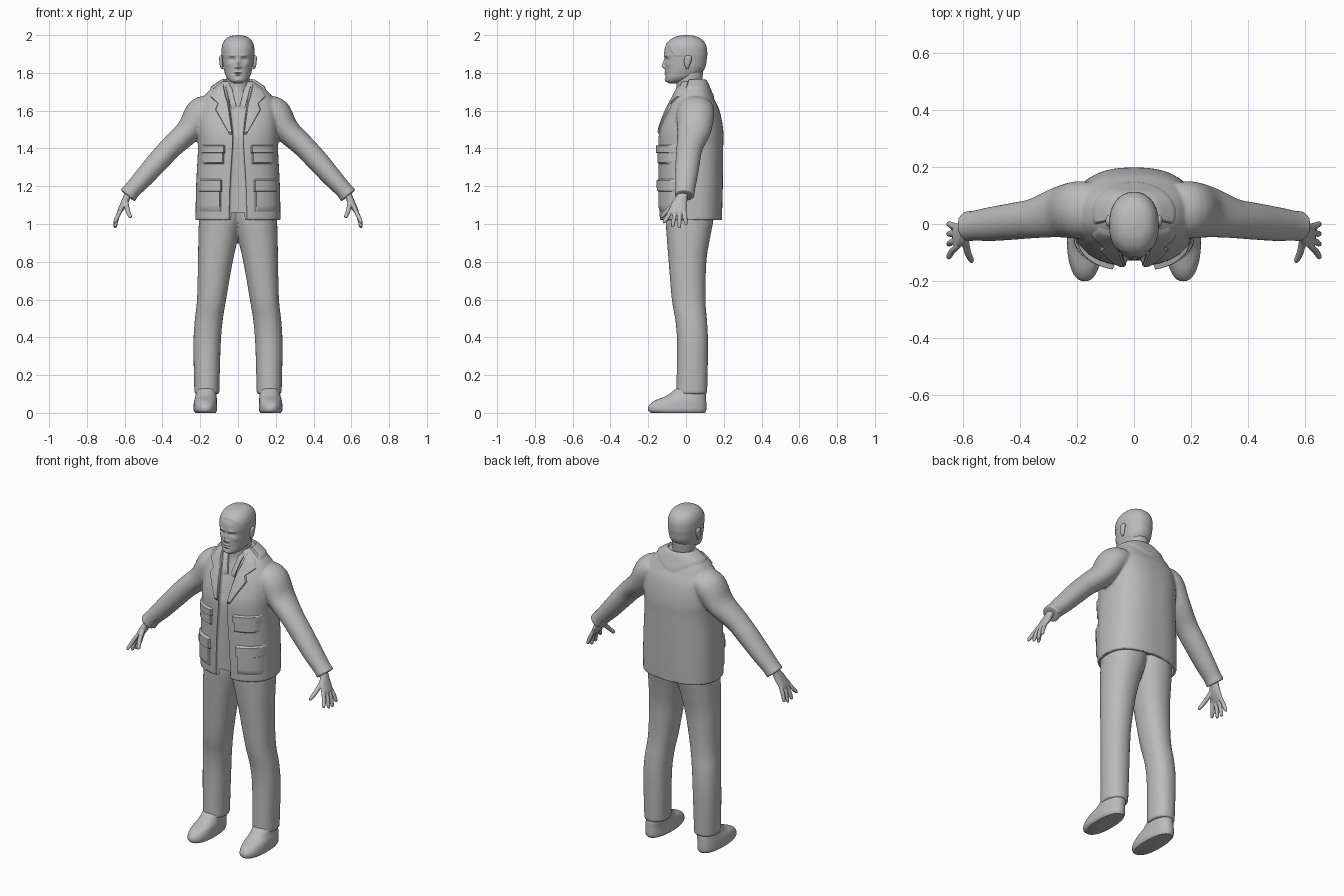
import bpy, bmesh, math
from mathutils import Vector
from mathutils.bvhtree import BVHTree

cube = bpy.data.objects.get("Cube")
if cube:
    bpy.data.objects.remove(cube)

grey = bpy.data.materials.new("plain_grey")
grey.use_nodes = True
tone = (0.5, 0.5, 0.5, 1)
grey.diffuse_color = tone
grey.node_tree.nodes["Principled BSDF"].inputs["Base Color"].default_value = tone
FRONT, DOWN = Vector((0, 1, 0)), Vector((0, 0, -1))


def finish(name, bm):
    mesh = bpy.data.meshes.new(name)
    bm.to_mesh(mesh)
    bm.free()
    mesh.materials.append(grey)
    obj = bpy.data.objects.new(name, mesh)
    bpy.context.collection.objects.link(obj)
    return obj


def smooth_rows(rows, steps):
    """Catmull-Rom interpolation through rows of numbers."""
    out = []
    for i in range(len(rows) - 1):
        a, b, c, d = (rows[max(0, min(len(rows) - 1, i + k))] for k in (-1, 0, 1, 2))
        for s in range(steps):
            t = s / steps
            out.append([q + t / 2 * (r - p + t * (2 * p - 5 * q + 4 * r - w + t * (3 * (q - r) + w - p)))
                        for p, q, r, w in zip(a, b, c, d)])
    return out + [list(rows[-1])]


def loft(name, rows, side=1, power=2.0, segs=40, steps=5, level=True):
    """Level rows: x, half width, front y, back y, z.  Path rows: x, y, z, two radii."""
    rows = smooth_rows(rows, steps)
    bm, rings = bmesh.new(), []
    for i, row in enumerate(rows):
        if level:
            x, ru, yf, yb, z = row
            centre, rv = Vector((x, (yf + yb) / 2, z)), (yb - yf) / 2
            u, v = Vector((1, 0, 0)), FRONT
        else:
            centre, (ru, rv) = Vector(row[:3]), row[3:]
            t = Vector(rows[min(i + 1, len(rows) - 1)][:3]) - Vector(rows[max(i - 1, 0)][:3])
            u = t.cross(FRONT).normalized()
            v = u.cross(t).normalized()
        ring = []
        for k in range(segs):
            c, s = math.cos(math.tau * k / segs), math.sin(math.tau * k / segs)
            p = centre + u * math.copysign(abs(c) ** (2 / power), c) * ru \
                + v * math.copysign(abs(s) ** (2 / power), s) * rv
            ring.append(bm.verts.new((p.x * side, p.y, p.z)))
        rings.append(ring)
    for a, b in zip(rings, rings[1:]):
        for k in range(segs):
            n = (k + 1) % segs
            bm.faces.new((a[k], a[n], b[n], b[k]))
    bm.faces.new(rings[0])
    bm.faces.new(rings[-1])
    bmesh.ops.recalc_face_normals(bm, faces=bm.faces[:])
    return finish(name, bm)


def bake(obj):
    graph = bpy.context.evaluated_depsgraph_get()
    mesh = bpy.data.meshes.new_from_object(obj.evaluated_get(graph))
    obj.modifiers.clear()
    obj.data = mesh


def fuse(name, parts, voxel, rounds):
    """Blend overlapping parts into one skin."""
    bm = bmesh.new()
    for part in parts:
        bm.from_mesh(part.data)
        bpy.data.objects.remove(part)
    obj = finish(name, bm)
    remesh = obj.modifiers.new("blend", 'REMESH')
    remesh.mode, remesh.voxel_size = 'VOXEL', voxel
    relax = obj.modifiers.new("relax", 'SMOOTH')
    relax.factor, relax.iterations = 0.5, rounds
    bake(obj)
    if not obj.data.materials:
        obj.data.materials.append(grey)
    return obj


def cut(obj, cutter):
    mod = obj.modifiers.new("cut", 'BOOLEAN')
    mod.operation, mod.solver, mod.object = 'DIFFERENCE', 'EXACT', cutter
    bake(obj)
    bpy.data.objects.remove(cutter)


def tree_of(obj):
    return BVHTree.FromObject(obj, bpy.context.evaluated_depsgraph_get())


def drape(name, grid, ray, depth, tree):
    """Lay a grid of points on the cloth as a raised pad with tucked edges."""
    bm, rows = bmesh.new(), []
    for i, line in enumerate(grid):
        row = []
        for j, p in enumerate(line):
            hit = tree.ray_cast(p - ray * 3, ray)[0] or p
            edge = i in (0, len(grid) - 1) or j in (0, len(line) - 1)
            row.append(bm.verts.new(hit - ray * (-0.004 if edge else depth)))
        rows.append(row)
    for a, b in zip(rows, rows[1:]):
        for j in range(len(a) - 1):
            bm.faces.new((a[j], a[j + 1], b[j + 1], b[j]))
    bm.normal_update()
    if sum((f.normal for f in bm.faces), Vector()).dot(ray) > 0:
        bmesh.ops.reverse_faces(bm, faces=bm.faces[:])
    return finish(name, bm)


def front_pad(name, inner, outer, side, depth, tree, steps=8, across=14):
    """Pad between two edges given as x, z points."""
    grid = []
    for k in range((len(inner) - 1) * steps + 1):
        i = min(k // steps, len(inner) - 2)
        t = k / steps - i
        a, b = (Vector(e[i]).lerp(Vector(e[i + 1]), t) for e in (inner, outer))
        line = [a.lerp(b, j / across) for j in range(across + 1)]
        grid.append([Vector((p.x * side, 0, p.y)) for p in line])
    return drape(name, grid, FRONT, depth, tree)


SIDES = (("left", 1), ("right", -1))

# Jacket body and sleeves
body = loft("body", [(0, .225, -.14, .19, 1.02), (0, .222, -.145, .195, 1.2), (0, .212, -.147, .197, 1.4),
                     (0, .215, -.14, .197, 1.5), (0, .21, -.105, .178, 1.6), (0, .19, -.075, .15, 1.66),
                     (0, .155, -.055, .13, 1.705), (0, .115, -.04, .118, 1.735), (0, .085, -.03, .105, 1.755)],
            power=2.5, segs=64)
sleeve = [(.14, .055, 1.62, .065, .09), (.195, .05, 1.585, .085, .1), (.26, .042, 1.495, .068, .09),
          (.35, .02, 1.41, .06, .07), (.42, .01, 1.335, .058, .065), (.5, 0, 1.245, .052, .06),
          (.56, -.006, 1.18, .046, .053), (.585, -.008, 1.15, .05, .054)]
jacket = fuse("jacket", [body] + [loft("sleeve", sleeve, s, level=False) for _, s in SIDES], .007, 5)
cloth = tree_of(jacket)

# Front opening and hollow hem
cut(jacket, loft("opening", [(0, .052, -.4, -.122, .95), (0, .045, -.4, -.127, 1.2), (0, .03, -.4, -.127, 1.43),
                             (0, .032, -.4, -.115, 1.5), (0, .045, -.4, -.085, 1.6), (0, .062, -.4, -.055, 1.68),
                             (0, .076, -.4, -.025, 1.74), (0, .08, -.4, -.01, 1.8)], power=9))
cut(jacket, loft("hem_hollow", [(0, .212, -.126, .177, .95), (0, .21, -.126, .177, 1.06)], power=2.5, steps=1))
shirt = tree_of(jacket)

# Back collar
collar = []
for i in range(49):
    a = math.radians(-20 + 220 * i / 48)
    collar.append([Vector((math.cos(a) * (.074 + .076 * j / 10), .035 + math.sin(a) * (.066 + .05 * j / 10), 1))
                   for j in range(11)])
drape("collar", collar, DOWN, .012, cloth)

for label, s in SIDES:
    # Lapels, shirt collar and pockets
    front_pad(label + "_lapel", [(.077, 1.74), (.064, 1.685), (.052, 1.64), (.046, 1.61), (.03, 1.47)],
              [(.125, 1.72), (.15, 1.675), (.108, 1.638), (.122, 1.605), (.042, 1.47)], s, .01, cloth)
    front_pad(label + "_shirt_collar", [(.035, 1.735), (.004, 1.61)], [(.07, 1.735), (.034, 1.6)], s, .008, shirt)
    for place, low, high, near in (("chest", 1.315, 1.4, .072), ("hip", 1.06, 1.22, .088)):
        far = near + .125
        front_pad(label + "_" + place + "_pocket", [(near, low), (near, high)], [(far, low), (far, high)],
                  s, .011, cloth)
        lid = high - (high - low) / 3
        front_pad(label + "_" + place + "_flap", [(near - .006, lid), (near - .006, high + .02)],
                  [(far + .004, lid), (far + .004, high + .02)], s, .018, cloth)

    # Hands
    parts = [loft("palm", [(.57, -.008, 1.19, .02, .027), (.585, -.018, 1.15, .019, .028),
                           (.602, -.033, 1.11, .019, .04), (.625, -.043, 1.07, .013, .043),
                           (.628, -.044, 1.06, .008, .038)], s, level=False)]
    for base, tip, z in ((-.01, 0, .995), (-.032, -.035, .98), (-.055, -.07, .985), (-.076, -.115, 1.005)):
        mid = (base + tip) / 2
        parts.append(loft("finger", [(.616, base, 1.085, .01, .01), (.638, mid, 1.04, .0115, .0115),
                                     (.65, tip, z + .008, .0095, .0095), (.651, tip, z - .002, .004, .004)],
                          s, segs=16, level=False))
    parts.append(loft("thumb", [(.594, -.045, 1.125, .013, .013), (.585, -.095, 1.075, .0125, .0125),
                                (.571, -.127, 1.04, .01, .01), (.568, -.133, 1.033, .004, .004)],
                      s, segs=16, level=False))
    fuse(label + "_hand", parts, .004, 3)

    # Shoes
    loft(label + "_shoe", [(.172, .054, -.185, .1, 0), (.173, .062, -.2, .107, .014), (.173, .062, -.196, .108, .04),
                           (.172, .06, -.165, .107, .065), (.169, .056, -.105, .106, .09),
                           (.167, .052, -.05, .1, .13)], s, power=2.3)

    # Ears
    loft(label + "_ear", [(.084, .003, .002, .012, 1.82), (.087, .008, -.006, .018, 1.835),
                          (.089, .01, -.01, .028, 1.862), (.09, .009, -.006, .03, 1.884),
                          (.089, .003, .006, .02, 1.893)], s, segs=20)

# Trousers
leg = [(.165, .066, -.052, .112, .1), (.164, .072, -.047, .117, .35), (.156, .074, -.055, .112, .48),
       (.14, .077, -.075, .103, .6), (.12, .092, -.092, .108, .8), (.104, .106, -.102, .128, .93),
       (.092, .115, -.108, .145, 1.02), (.09, .115, -.108, .145, 1.1)]
fuse("trousers", [loft("leg", leg, s, power=2.2) for _, s in SIDES], .008, 4)

# Neck
loft("neck", [(0, .04, -.08, .06, 1.62), (0, .06, -.052, .085, 1.7), (0, .06, -.05, .085, 1.75),
              (0, .062, -.05, .09, 1.8), (0, .06, -.04, .09, 1.84)])

# Head, with features pushed in or out of the face
head = loft("head", [(0, .02, -.09, -.05, 1.745), (0, .042, -.106, -.01, 1.755), (0, .06, -.11, .04, 1.775),
                     (0, .07, -.11, .08, 1.8), (0, .078, -.111, .1, 1.83), (0, .083, -.112, .107, 1.87),
                     (0, .085, -.116, .11, 1.9), (0, .083, -.109, .106, 1.94), (0, .07, -.087, .088, 1.972),
                     (0, .046, -.052, .056, 1.992), (0, .01, -.01, .016, 2)], power=2.2, segs=160, steps=10)
features = {"nose_ridge": (0, 1.85, .01, .019, -.012), "nose_tip": (0, 1.833, .012, .009, -.012),
            "nostril": (.014, 1.831, .006, .006, -.007), "socket": (.032, 1.872, .014, .009, .012),
            "eyeball": (.032, 1.872, .009, .005, -.006), "brow": (.03, 1.892, .018, .006, -.005),
            "upper_lip": (0, 1.804, .018, .004, -.005), "mouth": (0, 1.798, .02, .002, .005),
            "lower_lip": (0, 1.791, .016, .004, -.005), "lip_dip": (0, 1.78, .016, .005, .004),
            "chin": (0, 1.762, .016, .009, -.004), "cheek": (.05, 1.845, .014, .012, -.004)}
for vert in head.data.vertices:
    x, y, z = vert.co
    if y < -.03:
        for fx, fz, wx, wz, push in features.values():
            vert.co.y += push * math.exp(-((abs(x) - fx) / wx) ** 2 - ((z - fz) / wz) ** 2)
    # Short hair
    hairline = .035 if z < 1.89 else -.06 - (z - 1.89) * .6
    if z > 1.79 and y > hairline:
        vert.co.x *= 1.025
        vert.co.y *= 1.025

# Smooth shading with crisp hems
bpy.ops.object.select_all(action='DESELECT')
for obj in bpy.context.collection.objects:
    if obj.type == 'MESH' and grey.name in obj.data.materials:
        obj.select_set(True)
        bpy.context.view_layer.objects.active = obj
bpy.ops.object.shade_smooth_by_angle(angle=math.radians(45))
